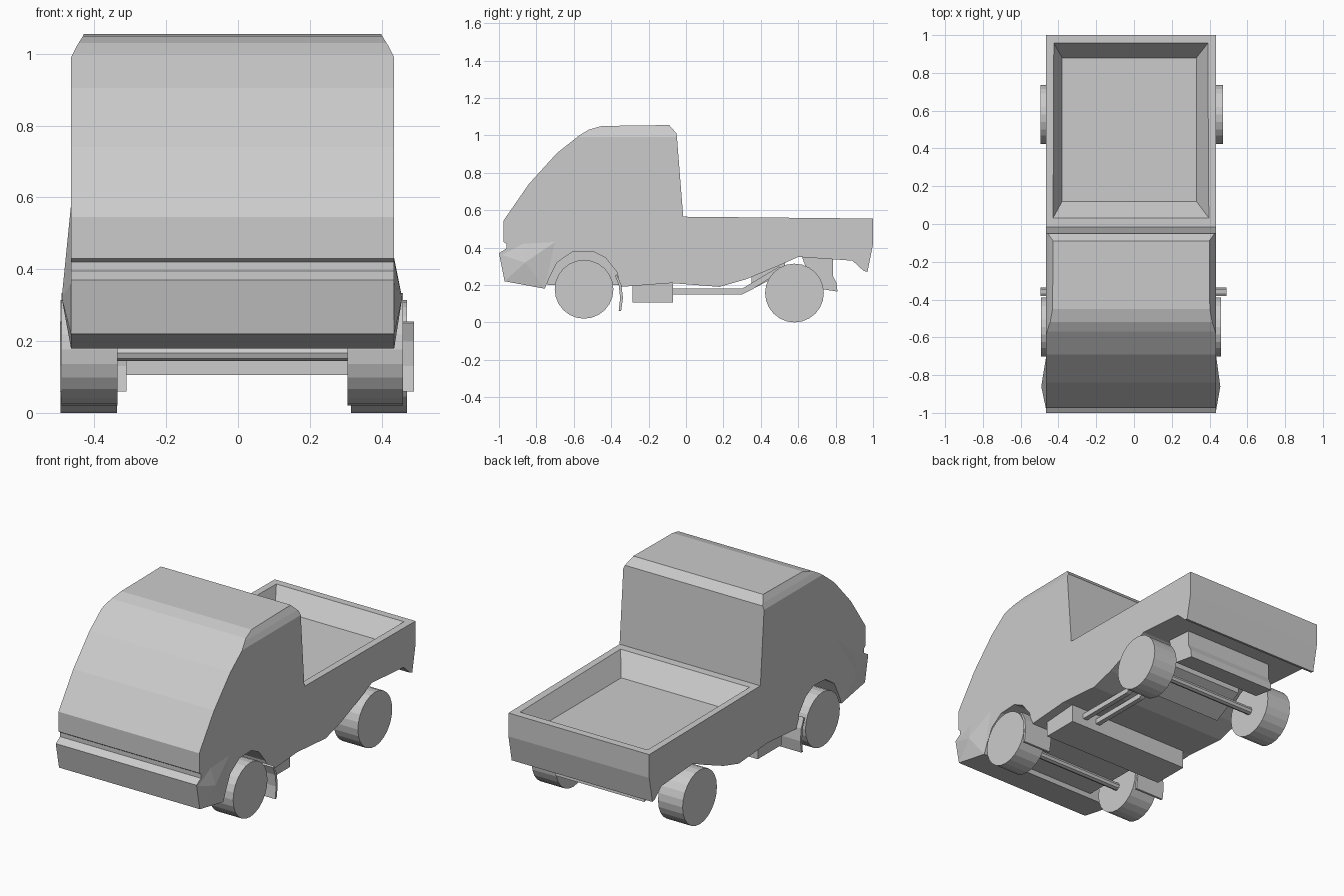
import bpy, bmesh, math
from mathutils import Matrix

if "Cube" in bpy.data.objects:
    bpy.data.objects.remove(bpy.data.objects["Cube"])


def finish(name, bm):
    bmesh.ops.recalc_face_normals(bm, faces=bm.faces)
    me = bpy.data.meshes.new(name)
    bm.to_mesh(me)
    bm.free()
    ob = bpy.data.objects.new(name, me)
    bpy.context.collection.objects.link(ob)
    return ob


def loft(name, a, b):
    """Closed solid between two matching 3D loops."""
    bm = bmesh.new()
    va = [bm.verts.new(p) for p in a]
    vb = [bm.verts.new(p) for p in b]
    bm.faces.new(va)
    bm.faces.new(vb)
    for i in range(len(a)):
        j = (i + 1) % len(a)
        bm.faces.new((va[i], va[j], vb[j], vb[i]))
    return finish(name, bm)


def prism(name, pts, x0, x1):
    """Side profile (y, z) extruded across x."""
    return loft(name, [(x0, *p) for p in pts], [(x1, *p) for p in pts])


def box(name, x0, x1, y0, y1, z0, z1):
    return prism(name, [(y0, z0), (y1, z0), (y1, z1), (y0, z1)], x0, x1)


def cylinder(name, x0, x1, y, z, r, n):
    bm = bmesh.new()
    m = Matrix.Translation(((x0 + x1) / 2, y, z)) @ Matrix.Rotation(math.pi / 2, 4, 'Y')
    bmesh.ops.create_cone(bm, cap_ends=True, segments=n, radius1=r, radius2=r,
                          depth=x1 - x0, matrix=m)
    return finish(name, bm)


def boolean(ob, cutter, op):
    mod = ob.modifiers.new("cut", 'BOOLEAN')
    mod.operation, mod.object, mod.solver = op, cutter, 'EXACT'
    bpy.context.view_layer.objects.active = ob
    bpy.ops.object.modifier_apply(modifier=mod.name)
    bpy.data.objects.remove(cutter)


L, R = -0.465, 0.435

# Cab and bed side profile
side = [(-0.97, 0.22), (-1.0, 0.37), (-0.96, 0.395), (-0.96, 0.42), (-0.975, 0.43),
        (-0.975, 0.545), (-0.84, 0.74), (-0.69, 0.905), (-0.57, 1.0), (-0.52, 1.03),
        (-0.45, 1.05), (-0.09, 1.055), (-0.05, 1.01), (-0.015, 0.565), (1.0, 0.555),
        (1.0, 0.42), (0.97, 0.27), (0.95, 0.275), (0.89, 0.33), (0.6, 0.35), (0.5, 0.305),
        (0.32, 0.23), (0.18, 0.19), (-0.08, 0.21), (-0.35, 0.19), (-0.37, 0.27),
        (-0.43, 0.345), (-0.5, 0.38), (-0.61, 0.375), (-0.69, 0.32), (-0.73, 0.24),
        (-0.755, 0.18)]
body = prism("cab_and_bed", side, L, R)

# Roof side chamfers: clip against a front-view outline
front = [(L - .1, 0), (R + .1, 0), (R + .1, 0.9), (R, 0.9), (R, 0.99), (R - 0.015, 1.02),
         (R - 0.035, 1.052), (R - 0.035, 1.1), (L + 0.035, 1.1), (L + 0.035, 1.052),
         (L + 0.015, 1.02), (L, 0.99), (L, 0.9), (L - .1, 0.9)]
boolean(body, loft("roof_clip", [(x, -1.2, z) for x, z in front],
                   [(x, 1.2, z) for x, z in front]), 'INTERSECT')

# Shallow tapered cargo tray
boolean(body, loft("tray_cutter",
                   [(-0.435, 0.02, 0.58), (0.405, 0.02, 0.58), (0.405, 0.975, 0.58), (-0.435, 0.975, 0.58)],
                   [(-0.38, 0.12, 0.45), (0.33, 0.12, 0.45), (0.33, 0.88, 0.45), (-0.38, 0.88, 0.45)]),
        'DIFFERENCE')

# Bulged front corners
corner_left = [(-0.985, 0.36), (-0.97, 0.22), (-0.755, 0.18), (-0.70, 0.43), (-0.70, 0.58), (-0.87, 0.44)]
corner_right = corner_left[:4] + [(-0.87, 0.42)]
for name, x, tip, pts in (("front_corner_left", L, -0.491, corner_left),
                          ("front_corner_right", R, 0.457, corner_right)):
    bm = bmesh.new()
    base = [bm.verts.new((x, *p)) for p in pts]
    apex = bm.verts.new((tip, -0.86, 0.32))
    bm.faces.new(base)
    for i in range(len(base)):
        bm.faces.new((base[i], base[(i + 1) % len(base)], apex))
    finish(name, bm)

# Wheels and axles
for end, y, z, xl, xr in (("front", -0.545, 0.177, -0.492, 0.305),
                          ("rear", 0.58, 0.157, -0.494, 0.315)):
    cylinder(end + "_wheel_left", xl, xl + 0.157, y, z, 0.157, 24)
    cylinder(end + "_wheel_right", xr, xr + 0.155, y, z, 0.157, 24)
    cylinder(end + "_axle", xl + 0.15, xr + 0.01, y, z - 0.01, 0.022, 8)

# Curved mud flaps behind the front wheels
flap = [(-0.37, 0.255), (-0.345, 0.2), (-0.337, 0.13), (-0.347, 0.06),
        (-0.36, 0.06), (-0.352, 0.13), (-0.36, 0.2), (-0.38, 0.25)]
prism("mud_flap_left", flap, -0.495, -0.31)
prism("mud_flap_right", flap, 0.31, 0.49)

# Underbody blocks
box("front_underbody", -0.31, 0.29, -0.74, -0.34, 0.2, 0.4)
box("crossmember", -0.41, 0.38, -0.285, -0.07, 0.105, 0.215)
prism("rear_bracket", [(0.35, 0.175), (0.35, 0.26), (0.53, 0.33), (0.53, 0.27)], -0.3, 0.27)
prism("rear_underbody", [(0.68, 0.185), (0.81, 0.165), (0.805, 0.21), (0.785, 0.25),
                         (0.785, 0.35), (0.62, 0.35)], -0.3, 0.27)

# Pair of bent pipes running back from the crossmember
pipe = [(-0.08, 0.15), (0.3, 0.15), (0.36, 0.18), (0.5, 0.27),
        (0.5, 0.3), (0.35, 0.21), (0.3, 0.18), (-0.08, 0.18)]
for i, x in enumerate((0.2, 0.29)):
    prism("pipe_%d" % (i + 1), pipe, x - 0.014, x + 0.014)
